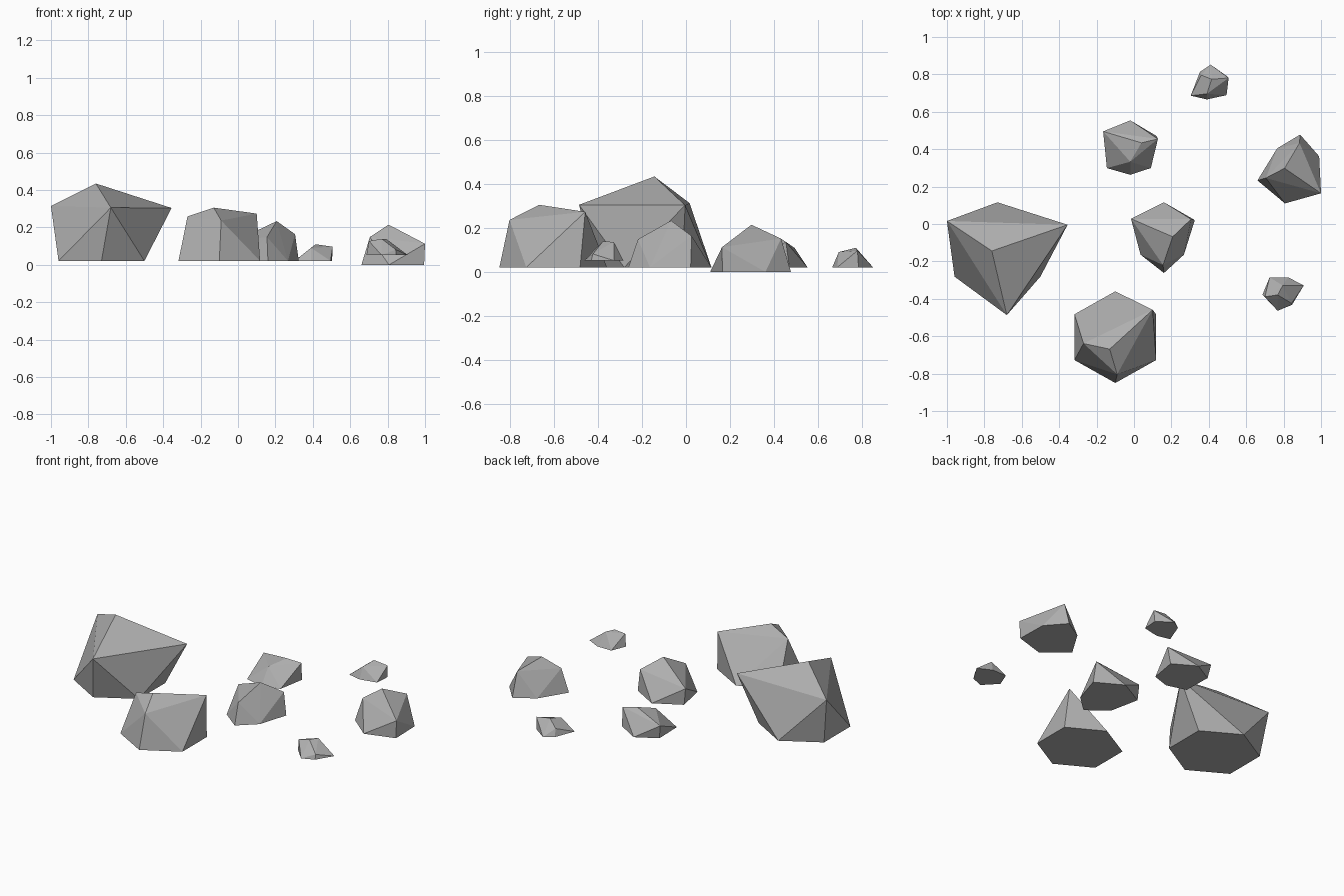
import bpy, bmesh
from math import radians, cos, sin

# dark grey stone
STONE = bpy.data.materials.new("stone_grey")
STONE.diffuse_color = (0.43, 0.43, 0.43, 1.0)
SHIFT = (0.0, -0.004, -0.003)   # settles the whole group on the ground


def hexagon(cx, cy, rx, ry):
    """Regular six-sided footprint with a point facing front."""
    return [(cx + rx * cos(radians(30 + 60 * i)),
             cy + ry * sin(radians(30 + 60 * i))) for i in range(6)]


def rock(name, floor, footprint, crown):
    """Faceted stone: flat footprint hulled up to a few crown points."""
    bm = bmesh.new()
    for x, y in footprint:
        bm.verts.new((x, y, floor))
    for p in crown:
        bm.verts.new(p)
    bmesh.ops.convex_hull(bm, input=bm.verts)
    inner = [v for v in bm.verts if not v.link_faces]
    bmesh.ops.delete(bm, geom=inner, context='VERTS')
    bmesh.ops.dissolve_limit(bm, angle_limit=radians(1),
                             verts=bm.verts, edges=bm.edges)
    bmesh.ops.recalc_face_normals(bm, faces=bm.faces)
    bmesh.ops.translate(bm, vec=SHIFT, verts=bm.verts)
    mesh = bpy.data.meshes.new(name)
    bm.to_mesh(mesh)
    bm.free()
    mesh.materials.append(STONE)
    bpy.context.collection.objects.link(bpy.data.objects.new(name, mesh))


# large boulders
rock("boulder_left", 0.024, hexagon(-0.73, -0.145, 0.265, 0.265),
     [(-1.0, 0.02, 0.317), (-0.355, 0.0, 0.307),
      (-0.68, -0.483, 0.309), (-0.76, -0.14, 0.438)])
rock("boulder_front", 0.024, hexagon(-0.10, -0.601, 0.252, 0.245),
     [(-0.27, -0.635, 0.262), (0.10, -0.455, 0.277),
      (-0.09, -0.80, 0.24), (-0.13, -0.665, 0.309)])

# medium stones
rock("stone_back", 0.024,
     [(-0.145, 0.303), (-0.02, 0.267), (0.09, 0.303),
      (0.12, 0.475), (-0.02, 0.558), (-0.15, 0.485)],
     [(-0.165, 0.499, 0.112), (0.128, 0.459, 0.14),
      (-0.02, 0.337, 0.125), (0.04, 0.438, 0.154)])
rock("stone_middle", 0.024,
     [(0.035, -0.16), (0.16, -0.258), (0.267, -0.16),
      (0.325, 0.025), (0.16, 0.12), (-0.005, 0.03)],
     [(-0.016, 0.032, 0.13), (0.305, 0.03, 0.167),
      (0.155, -0.215, 0.152), (0.207, -0.064, 0.237)])
rock("stone_right", 0.003,
     [(0.66, 0.237), (0.807, 0.114), (0.995, 0.17),
      (0.99, 0.366), (0.888, 0.482), (0.765, 0.408)],
     [(0.705, 0.25, 0.152), (1.0, 0.168, 0.116),
      (0.885, 0.437, 0.155), (0.805, 0.302, 0.218)])

# small pebbles
rock("pebble_back", 0.024,
     [(0.303, 0.69), (0.39, 0.67), (0.495, 0.693),
      (0.503, 0.79), (0.41, 0.856), (0.353, 0.818)],
     [(0.36, 0.80, 0.07), (0.506, 0.785, 0.1),
      (0.39, 0.70, 0.094), (0.415, 0.778, 0.113)])
rock("pebble_right", 0.055,
     [(0.687, -0.374), (0.768, -0.46), (0.845, -0.428),
      (0.908, -0.324), (0.823, -0.281), (0.725, -0.281)],
     [(0.70, -0.385, 0.13), (0.843, -0.42, 0.085),
      (0.768, -0.375, 0.142), (0.795, -0.325, 0.14)])
